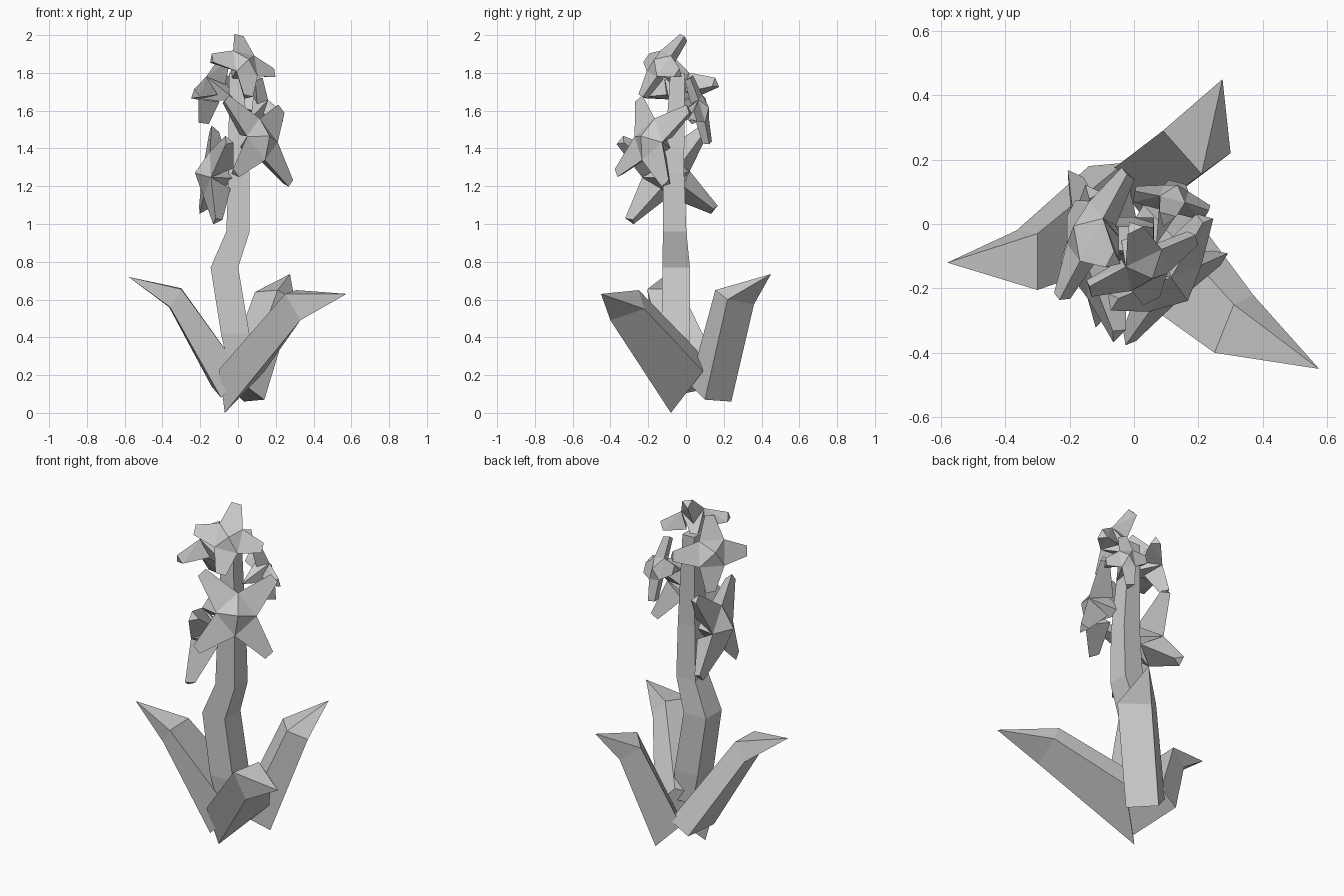
import bpy, bmesh
from mathutils import Vector as V

if "Cube" in bpy.data.objects:
    bpy.data.objects.remove(bpy.data.objects["Cube"])


def finish(bm, name):
    bmesh.ops.recalc_face_normals(bm, faces=bm.faces)
    me = bpy.data.meshes.new(name)
    bm.to_mesh(me)
    bm.free()
    bpy.context.collection.objects.link(bpy.data.objects.new(name, me))


def loft(name, rings, tip=None):
    """Skin four-sided rings, ending in a cap or a point."""
    bm = bmesh.new()
    vs = [[bm.verts.new(p) for p in r] for r in rings]
    n = len(rings[0])
    bm.faces.new(vs[0])
    for a, b in zip(vs, vs[1:]):
        for i in range(n):
            j = (i + 1) % n
            bm.faces.new((a[i], a[j], b[j], b[i]))
    if tip:
        t = bm.verts.new(tip)
        for i in range(n):
            bm.faces.new((vs[-1][i], vs[-1][(i + 1) % n], t))
    else:
        bm.faces.new(vs[-1])
    finish(bm, name)


def add_hull(bm, points):
    part = bmesh.new()
    vs = [part.verts.new(p) for p in points]
    bmesh.ops.convex_hull(part, input=vs)
    loose = [v for v in part.verts if not v.link_faces]
    bmesh.ops.delete(part, geom=loose, context='VERTS')
    me = bpy.data.meshes.new("part")
    part.to_mesh(me)
    part.free()
    bm.from_mesh(me)
    bpy.data.meshes.remove(me)


def flower(name, c, u, v):
    """Four-petalled star; petals point along +-u and +-v."""
    c, u, v = V(c), V(u), V(v)
    n = u.cross(v).normalized()
    if n.x * c.x + n.y * (c.y + 0.05) < 0:
        n = -n
    L = (u.length + v.length) / 2
    w = 0.28 if L > 0.25 else 0.34
    dirs = [u, v, -u, -v]
    bm = bmesh.new()
    valley = [c + (dirs[i] + dirs[(i + 1) % 4]) * w + n * L * 0.1 for i in range(4)]
    # heart with raised centre and tapered back
    add_hull(bm, valley + [c + n * L * 0.3, c - n * 0.16])
    # petals
    for i, d in enumerate(dirs):
        side = dirs[(i + 1) % 4].normalized() * 0.028
        add_hull(bm, [valley[i], valley[i - 1], c + d * 0.25 - n * L * 0.3,
                      c + d + side, c + d - side, c + d * 0.95 - n * 0.045])
    finish(bm, name)


# crooked square stem: centre x, y, z and half width
path = [(0.01, -0.05, 0.24, 0.06), (-0.015, -0.055, 0.42, 0.075),
        (-0.072, -0.052, 0.77, 0.073), (0, -0.06, 0.96, 0.062),
        (0.005, -0.065, 1.27, 0.055), (-0.01, -0.045, 1.8, 0.038)]
loft("stem", [[(x + sx * h, y + sy * h, z) for sx, sy in
               ((-1, -1), (1, -1), (1, 1), (-1, 1))] for x, y, z, h in path])

# pointed leaves: base ring, shoulder ring, tip
loft("leaf_left", [
    [(0.03, -0.09, 0.20), (-0.03, 0.19, 0.21), (-0.14, 0.18, 0.14), (-0.09, -0.13, 0.08)],
    [(-0.30, -0.205, 0.655), (-0.30, -0.03, 0.66), (-0.365, -0.02, 0.56), (-0.36, -0.18, 0.56)]],
    (-0.58, -0.12, 0.72))
loft("leaf_front", [
    [(-0.10, -0.15, 0.23), (0.03, 0.06, 0.33), (0.14, 0.09, 0.22), (-0.07, -0.08, 0)],
    [(0.25, -0.40, 0.63), (0.31, -0.25, 0.65), (0.37, -0.22, 0.55), (0.33, -0.40, 0.49)]],
    (0.575, -0.45, 0.63))
loft("leaf_back", [
    [(-0.08, 0.16, 0.18), (0.03, 0.02, 0.15), (0.14, 0.10, 0.07), (0.03, 0.24, 0.06)],
    [(0.09, 0.29, 0.64), (0.21, 0.155, 0.65), (0.30, 0.22, 0.60), (0.18, 0.36, 0.575)]],
    (0.275, 0.45, 0.735))

# blossoms: centre and two petal directions
blossoms = {
    "top": ((0.03, -0.13, 1.84), (0.165, 0.08, -0.04), (-0.025, 0.11, 0.16)),
    "upper_left": ((-0.135, -0.03, 1.72), (-0.105, -0.195, -0.03), (0.06, -0.08, 0.18)),
    "back": ((0.12, 0.08, 1.605), (0.115, -0.03, -0.035), (-0.015, -0.05, 0.175)),
    "front": ((0.11, -0.18, 1.44), (0.12, 0.19, 0.17), (-0.17, -0.07, 0.225)),
    "lower_left": ((-0.135, -0.1, 1.26), (-0.01, 0.2, 0.245), (0.07, -0.25, 0.185)),
}
for key, (c, u, v) in blossoms.items():
    flower("blossom_" + key, c, u, v)
